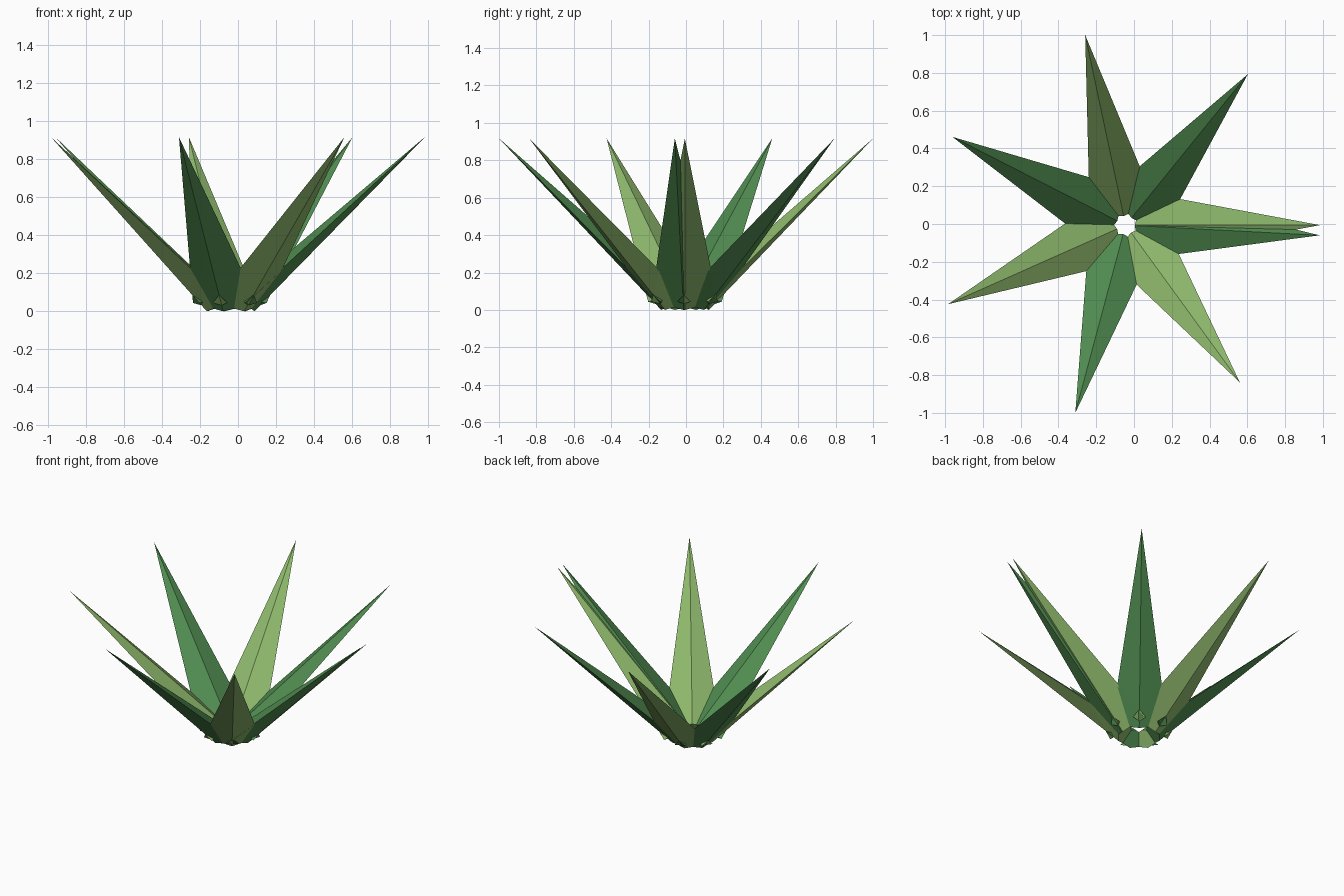
import bpy
from math import radians, cos, sin, atan2
from mathutils import Vector

if "Cube" in bpy.data.objects:
    bpy.data.objects.remove(bpy.data.objects["Cube"])


def material(name, rgb):
    m = bpy.data.materials.new(name)
    m.diffuse_color = (*rgb, 1)
    m.use_nodes = True
    m.node_tree.nodes["Principled BSDF"].inputs["Base Color"].default_value = m.diffuse_color
    return m


light = material("light_green", (0.27, 0.48, 0.15))
deep = material("deep_green", (0.08, 0.26, 0.08))

CENTRE = Vector((-0.0445, -0.006, 0))
BASE_R, BASE_Z = 0.09, 0.044      # middle of the leaf's butt end
TIP_R, TIP_Z = 1.029, 0.917
HALF_WIDTH, HALF_THICK = 0.175, 0.06
tilt = atan2(TIP_Z - BASE_Z, TIP_R - BASE_R)


def leaf(name, angle, mat):
    """Flattened four-sided spike leaning outwards."""
    out = Vector((cos(angle), sin(angle), 0))
    side = Vector((-sin(angle), cos(angle), 0))
    up = Vector((0, 0, 1))
    base = CENTRE + out * BASE_R + up * BASE_Z
    tip = CENTRE + out * TIP_R + up * TIP_Z
    normal = up * cos(tilt) - out * sin(tilt)
    verts = [base + side * HALF_WIDTH, base + normal * HALF_THICK,
             base - side * HALF_WIDTH, base - normal * HALF_THICK, tip]
    faces = [(i, (i + 1) % 4, 4) for i in range(4)] + [(3, 2, 1, 0)]
    mesh = bpy.data.meshes.new(name)
    mesh.from_pydata(verts, [], faces)
    mesh.materials.append(mat)
    obj = bpy.data.objects.new(name, mesh)
    bpy.context.collection.objects.link(obj)
    # make sure faces point outwards
    if mesh.polygons[0].normal.dot(mesh.polygons[0].center - (base * 0.7 + tip * 0.3)) < 0:
        mesh.flip_normals()


# Eight leaves in a rosette, alternating greens, the last almost over the first
for i in range(8):
    leaf(f"leaf_{i + 1}", radians(51 * i), deep if i % 2 else light)
